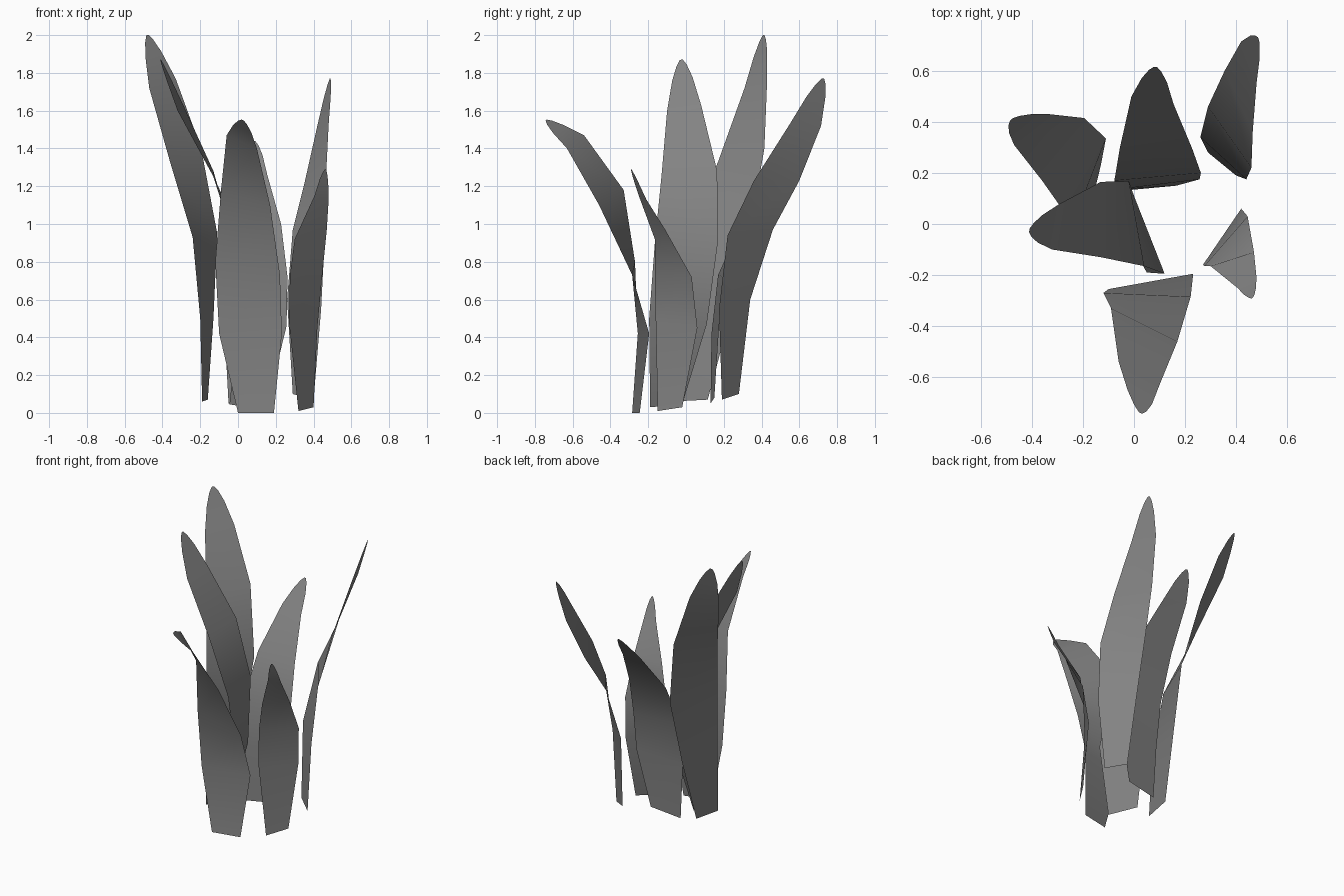
import bpy, bmesh
from mathutils import Vector

grey = bpy.data.materials.new("dark_grey")
grey.diffuse_color = (0.23, 0.23, 0.23, 1)


def leaf(name, left, right, tip):
    """Loft a thin blade between two edge rails and close it with a rounded tip."""
    rows = [(Vector(a), Vector(b)) for a, b in zip(left, right)]
    tip = Vector(tip)
    centre = (rows[-1][0] + rows[-1][1]) / 2
    half = (rows[-1][1] - rows[-1][0]) / 2
    # rounded end: rows narrowing toward the tip
    for t, w in ((0.6, 0.6), (0.88, 0.3), (1.0, 0.08)):
        c = centre.lerp(tip, t)
        rows.append((c - half * w, c + half * w))
    bm = bmesh.new()
    verts = [(bm.verts.new(a), bm.verts.new(b)) for a, b in rows]
    for (a, b), (c, d) in zip(verts, verts[1:]):
        bm.faces.new((a, b, d, c)).smooth = True
    mesh = bpy.data.meshes.new(name)
    bm.to_mesh(mesh)
    bm.free()
    mesh.materials.append(grey)
    obj = bpy.data.objects.new(name, mesh)
    bpy.context.collection.objects.link(obj)
    return obj


# broad front leaf, leaning forward
leaf("front_leaf",
     [(0, -.285, 0), (-.1, -.255, .42), (-.12, -.27, .8), (-.09, -.33, 1.18), (-.06, -.54, 1.47)],
     [(.19, -.245, 0), (.232, -.195, .42), (.222, -.285, .73), (.17, -.46, 1.1), (.1, -.63, 1.4)],
     (.025, -.74, 1.55))

# short leaf on the right
leaf("right_front_leaf",
     [(.32, -.15, .01), (.27, -.16, .48), (.275, -.165, .73), (.30, -.165, .92), (.405, -.25, 1.15)],
     [(.40, -.02, .03), (.42, .06, .45), (.445, .03, .72), (.47, -.11, .97), (.48, -.21, 1.13)],
     (.463, -.29, 1.29))

# tall leaf at the back right
leaf("right_back_leaf",
     [(.40, .19, .07), (.44, .175, .55), (.46, .22, .94), (.465, .36, 1.23), (.48, .55, 1.53)],
     [(.29, .28, .1), (.26, .34, .6), (.29, .46, .97), (.355, .60, 1.23), (.42, .715, 1.52)],
     (.488, .725, 1.77))

# back leaf, leaning backward
leaf("back_leaf",
     [(.165, .15, .08), (.257, .175, .46), (.262, .2, .72), (.228, .295, 1.0), (.155, .47, 1.26)],
     [(-.05, .13, .05), (-.07, .135, .42), (-.077, .17, .73), (-.055, .3, 1.02), (-.01, .5, 1.28)],
     (.085, .615, 1.44))

# tallest leaf at the back left
leaf("left_back_leaf",
     [(-.16, .115, .07), (-.13, .23, .5), (-.11, .335, .95), (-.195, .415, 1.4), (-.33, .43, 1.77)],
     [(-.19, -.08, .06), (-.2, -.06, .5), (-.24, 0, .93), (-.36, .17, 1.33), (-.47, .31, 1.72)],
     (-.48, .41, 2.0))

# left leaf, leaning outward from the middle
leaf("left_leaf",
     [(-.045, -.02, .045), (0, .11, .47), (-.02, .168, .9), (-.13, .165, 1.28), (-.29, .08, 1.63)],
     [(.05, -.19, .03), (.12, -.195, .5), (.04, -.165, .9), (-.13, -.13, 1.25), (-.32, -.10, 1.6)],
     (-.41, -.025, 1.87))
